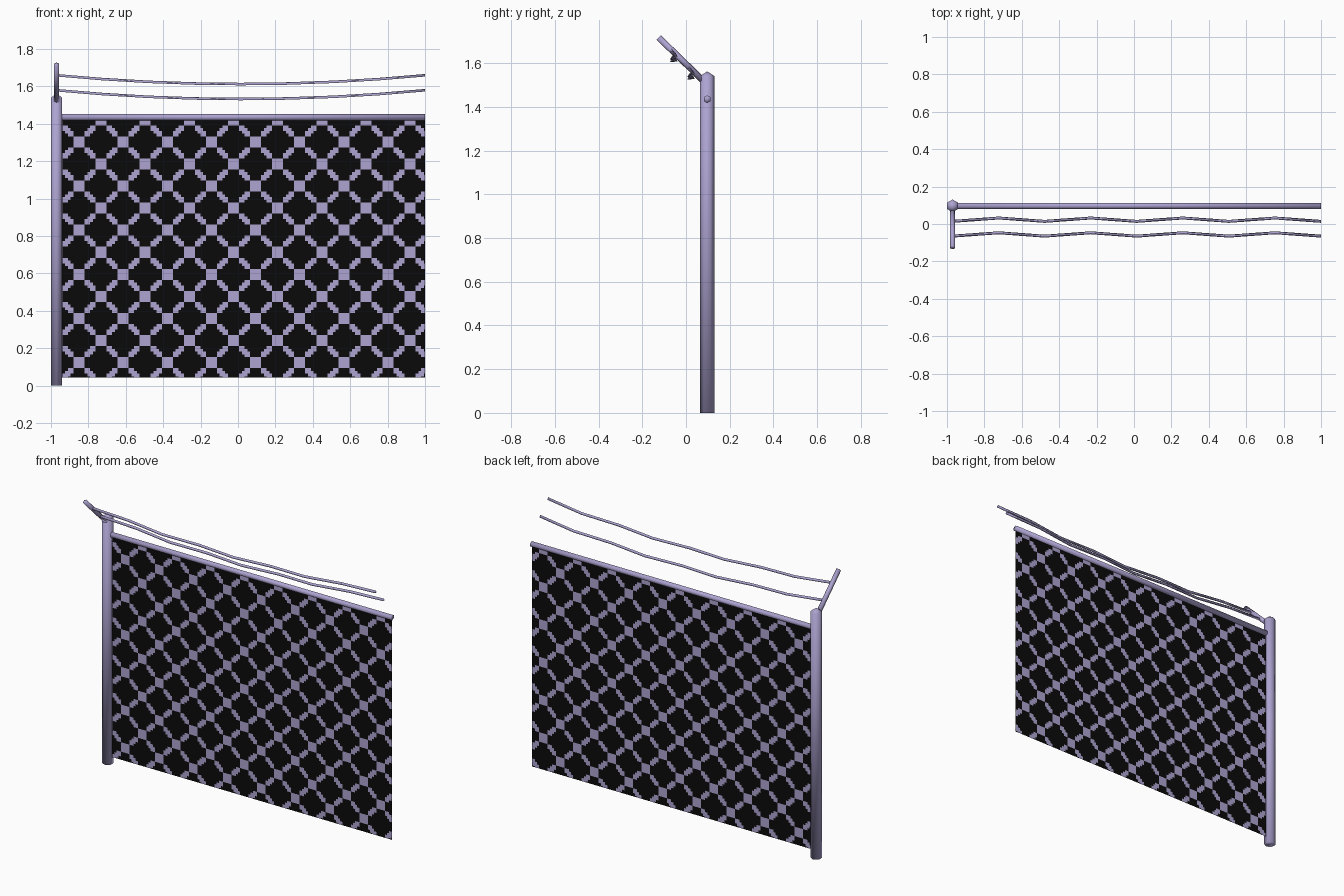
import bpy, bmesh, math
from mathutils import Vector

if "Cube" in bpy.data.objects:
    bpy.data.objects.remove(bpy.data.objects["Cube"])


def material(name, rgb):
    m = bpy.data.materials.new(name)
    m.diffuse_color = (*rgb, 1)
    m.use_nodes = True
    m.node_tree.nodes["Principled BSDF"].inputs["Base Color"].default_value = m.diffuse_color
    return m


METAL = material("lavender metal", (0.42, 0.37, 0.64))
BLACK = material("black gaps", (0.003, 0.003, 0.003))
FENCE_Y = 0.097


def finish(name, bm, mats, smooth):
    bm.normal_update()
    mesh = bpy.data.meshes.new(name)
    bm.to_mesh(mesh)
    bm.free()
    for m in mats:
        mesh.materials.append(m)
    for p in mesh.polygons:
        p.use_smooth = smooth
    ob = bpy.data.objects.new(name, mesh)
    bpy.context.collection.objects.link(ob)
    return ob


def tube(name, points, radius, sides, side_axis, tip=None):
    """Polygonal tube along points; first corner points along side_axis."""
    bm = bmesh.new()
    pts = [Vector(p) for p in points]
    along = (pts[-1] - pts[0]).normalized()
    u = Vector(side_axis)
    u = (u - along * u.dot(along)).normalized()
    v = along.cross(u)
    rings = []
    for p in pts:
        rings.append([bm.verts.new(p + radius * (u * math.cos(t) + v * math.sin(t)))
                      for t in (2 * math.pi * k / sides for k in range(sides))])
    for a, b in zip(rings, rings[1:]):
        for k in range(sides):
            n = (k + 1) % sides
            bm.faces.new((a[k], a[n], b[n], b[k]))
    bm.faces.new(rings[0][::-1])
    if tip:  # pointed cap
        apex = bm.verts.new(tip)
        for k in range(sides):
            bm.faces.new((rings[-1][k], rings[-1][(k + 1) % sides], apex))
    else:
        bm.faces.new(rings[-1])
    return finish(name, bm, [METAL], True)


# Post with pointed cap, top rail and slanted arm
tube("post", [(-0.97, FENCE_Y, 0), (-0.97, FENCE_Y, 1.54)], 0.034, 6, (0, 1, 0),
     tip=(-0.97, FENCE_Y, 1.562))
tube("top_rail", [(-0.97, FENCE_Y, 1.435), (1, FENCE_Y, 1.435)], 0.018, 6, (0, 0, 1))
tube("slanted_arm", [(-0.97, 0.075, 1.523), (-0.97, -0.125, 1.717)], 0.0145, 6, (0, 1, 1))

# Two sagging wires that zigzag slightly
for name, y, z in (("lower_wire", 0.014, 1.53), ("upper_wire", -0.065, 1.61)):
    path = []
    for i in range(9):
        x = -0.97 + 1.97 * i / 8
        s = (i - 4) / 4
        path.append((x, y + 0.018 * (i % 2), z + 0.047 * s * s))
    tube(name, path, 0.009, 3, (0, 0, 1))

# Mesh panel: fine grid, each cell coloured by the stepped diamond lattice
Q = 0.01475          # cell size, 16 cells per lattice period
X0, Z0 = -0.85, 0.123  # one wire crossing


def is_wire(i, j):
    a = abs((i + 0.5 + 8) % 16 - 8)
    b = abs((j + 0.5 + 8) % 16 - 8)
    if a + b > 8:
        a, b = 8 - a, 8 - b
    return (a < 2 and b < 2) or any(abs(a - c) < 1 and abs(b - c) < 1 for c in (3, 4, 5))


bm = bmesh.new()
cols, rows = range(-8, 127), range(-6, 90)
grid = {(i, j): bm.verts.new((min(X0 + i * Q, 1.0), FENCE_Y,
                              min(max(Z0 + j * Q, 0.043), 1.435)))
        for i in cols for j in rows}
for i in cols[:-1]:
    for j in rows[:-1]:
        f = bm.faces.new((grid[i, j], grid[i + 1, j], grid[i + 1, j + 1], grid[i, j + 1]))
        f.material_index = 0 if is_wire(i, j) else 1
finish("mesh_panel", bm, [METAL, BLACK], False)
